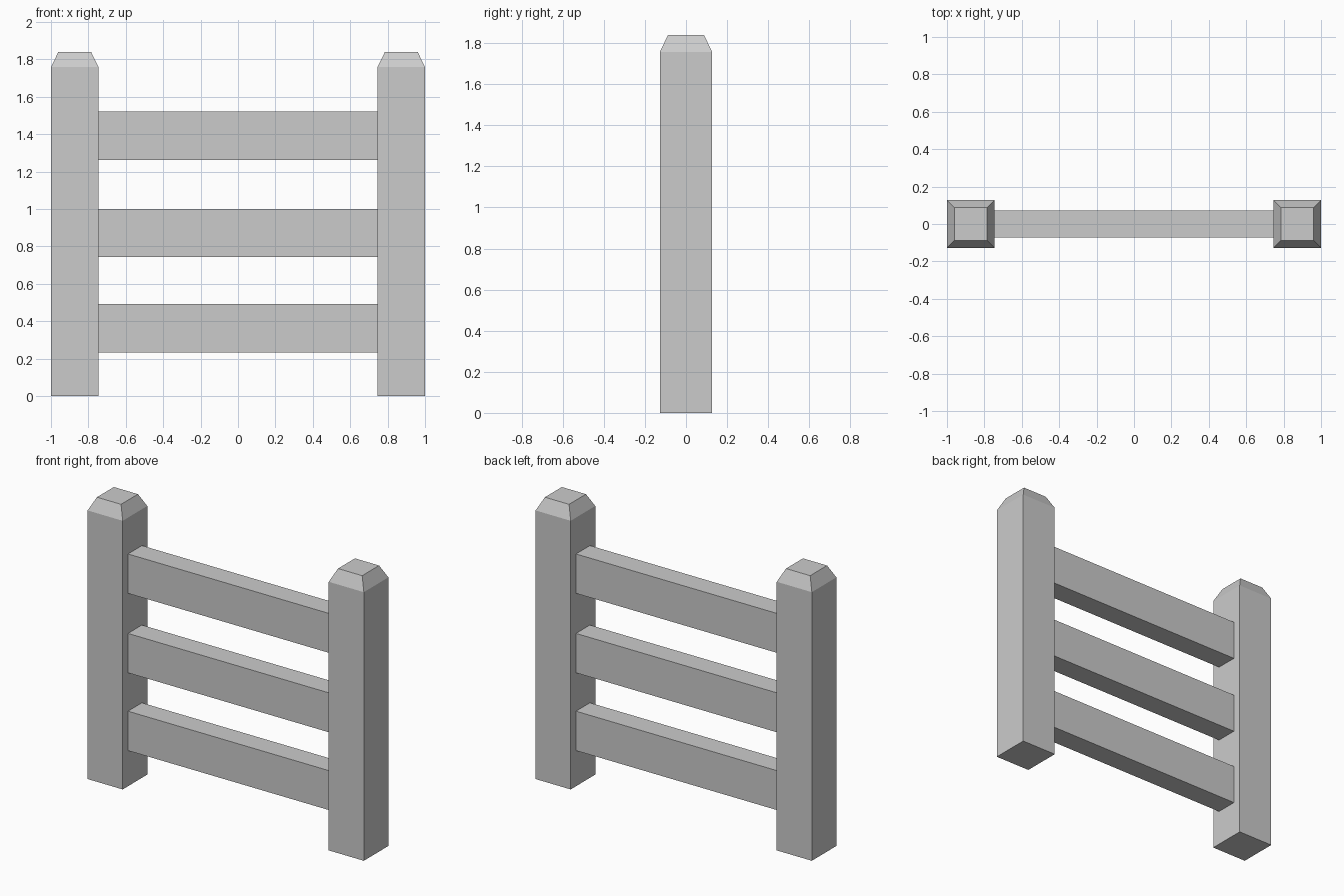
import bpy, bmesh

if "Cube" in bpy.data.objects:
    bpy.data.objects.remove(bpy.data.objects["Cube"])

POST_W = 0.254        # square post side
POST_X = 1 - POST_W / 2
SHOULDER, TOP = 1.758, 1.84
CAP_W = 0.142         # flat top of the chamfered cap


def box(name, size, centre):
    """Axis-aligned box object, returned with its bmesh-ready mesh."""
    mesh = bpy.data.meshes.new(name)
    bm = bmesh.new()
    bmesh.ops.create_cube(bm, size=1)
    bmesh.ops.scale(bm, vec=size, verts=bm.verts)
    bm.to_mesh(mesh)
    bm.free()
    obj = bpy.data.objects.new(name, mesh)
    obj.location = centre
    bpy.context.collection.objects.link(obj)
    return obj


def taper_top(obj, rise, width):
    """Extrude the top face upward and shrink it into a bevelled cap."""
    bm = bmesh.new()
    bm.from_mesh(obj.data)
    bm.normal_update()
    top = max(bm.faces, key=lambda f: f.calc_center_median().z)
    bmesh.ops.inset_region(bm, faces=[top], thickness=(POST_W - width) / 2, depth=0)
    bmesh.ops.translate(bm, vec=(0, 0, rise), verts=top.verts)
    bm.to_mesh(obj.data)
    bm.free()


# Posts with pyramid-cut caps
for side, x in (("left", -POST_X), ("right", POST_X)):
    post = box(f"{side}_post", (POST_W, POST_W, SHOULDER), (x, 0, SHOULDER / 2))
    taper_top(post, TOP - SHOULDER, CAP_W)

# Horizontal rails, seated just inside the posts
for name, z in (("bottom", 0.362), ("middle", 0.871), ("top", 1.391)):
    box(f"{name}_rail", (2 - 2 * POST_W + 0.01, 0.144, 0.258), (0, 0, z))
